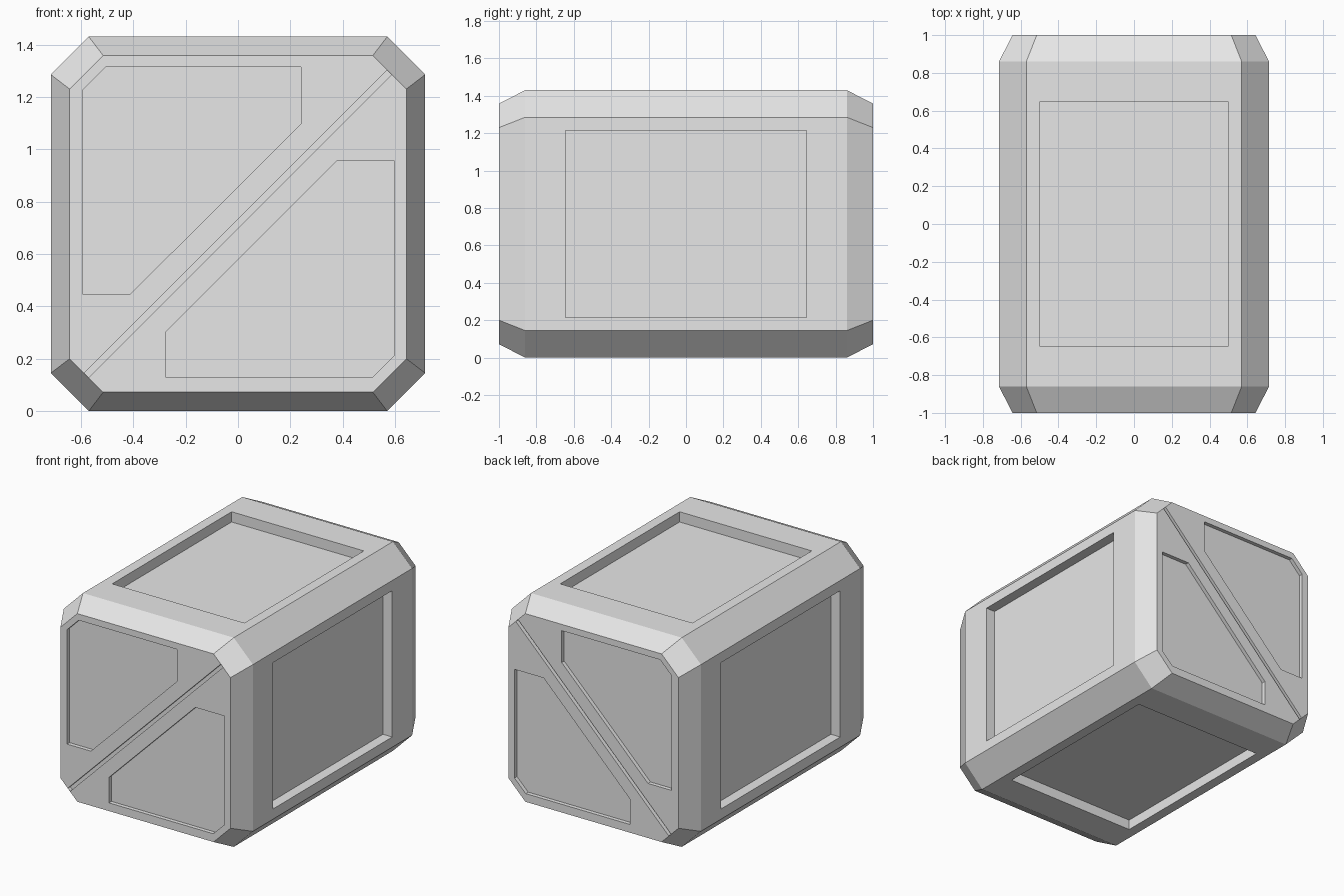
import bpy, bmesh, math
from mathutils import Matrix, Vector

if "Cube" in bpy.data.objects:
    bpy.data.objects.remove(bpy.data.objects["Cube"])

MID = 0.715  # height of the long axis, also half the width


def octagon(h, c):
    """Chamfered square (x, z) with half width h and chamfer c."""
    k = h - c
    pts = [(k, -h), (h, -k), (h, k), (k, h), (-k, h), (-h, k), (-h, -k), (-k, -h)]
    return [(x, z + MID) for x, z in pts]


def loft(bm, rings):
    """Closed solid through (profile, y) rings."""
    loops = [[bm.verts.new((x, y, z)) for x, z in prof] for prof, y in rings]
    for a, b in zip(loops, loops[1:]):
        n = len(a)
        for i in range(n):
            bm.faces.new((a[i], a[(i + 1) % n], b[(i + 1) % n], b[i]))
    bm.faces.new(loops[0])
    bm.faces.new(loops[-1])


def to_object(bm, name):
    bmesh.ops.recalc_face_normals(bm, faces=bm.faces[:])
    me = bpy.data.meshes.new(name)
    bm.to_mesh(me)
    bm.free()
    ob = bpy.data.objects.new(name, me)
    bpy.context.collection.objects.link(ob)
    return ob


grey = bpy.data.materials.new("plain grey")
grey.diffuse_color = (0.8, 0.8, 0.8, 1)
grey.use_nodes = True
grey.node_tree.nodes["Principled BSDF"].inputs["Base Color"].default_value = grey.diffuse_color

# Body: octagonal prism tapering at both ends
bm = bmesh.new()
full, end = octagon(MID, 0.145), octagon(0.643, 0.128)
loft(bm, [(end, -1), (full, -0.86), (full, 0.86), (end, 1)])
crate = to_object(bm, "crate_body")
crate.data.materials.append(grey)

# Recess cutters
bm = bmesh.new()

# Large rectangular recess in each of the four long sides
depth, proud = 0.07, 0.05
for i in range(4):
    mat = (Matrix.Translation((0, 0, MID))
           @ Matrix.Rotation(i * math.pi / 2, 4, 'Y')
           @ Matrix.Translation((MID + (proud - depth) / 2, 0, 0))
           @ Matrix.Diagonal((depth + proud, 1.29, 1.0, 1)))
    bmesh.ops.create_cube(bm, size=1, matrix=mat)

# End panels and the diagonal groove, the same at front and back
upper = [(-0.592, 0.445), (-0.413, 0.445), (0.24, 1.097), (0.24, 1.315),
         (-0.505, 1.315), (-0.592, 1.228)]
lower = [(-0.275, 0.128), (0.512, 0.128), (0.597, 0.212), (0.597, 0.955),
         (0.377, 0.955), (-0.275, 0.303)]
along, across = Vector((1, 1)).normalized(), Vector((-1, 1)).normalized()
groove = [tuple(Vector((0, MID)) + along * 0.818 * s + across * 0.012 * t)
          for s, t in ((-1, -1), (1, -1), (1, 1), (-1, 1))]
for side in (-1, 1):
    for profile in (upper, lower, groove):
        loft(bm, [(profile, side * 0.973), (profile, side * 1.05)])
cutter = to_object(bm, "recess_cutter")
cutter.hide_render = True

# Cut the recesses and keep the finished mesh
mod = crate.modifiers.new("recesses", 'BOOLEAN')
mod.operation = 'DIFFERENCE'
mod.solver = 'EXACT'
mod.object = cutter
bpy.context.view_layer.objects.active = crate
bpy.ops.object.modifier_apply(modifier=mod.name)
bpy.data.objects.remove(cutter)
